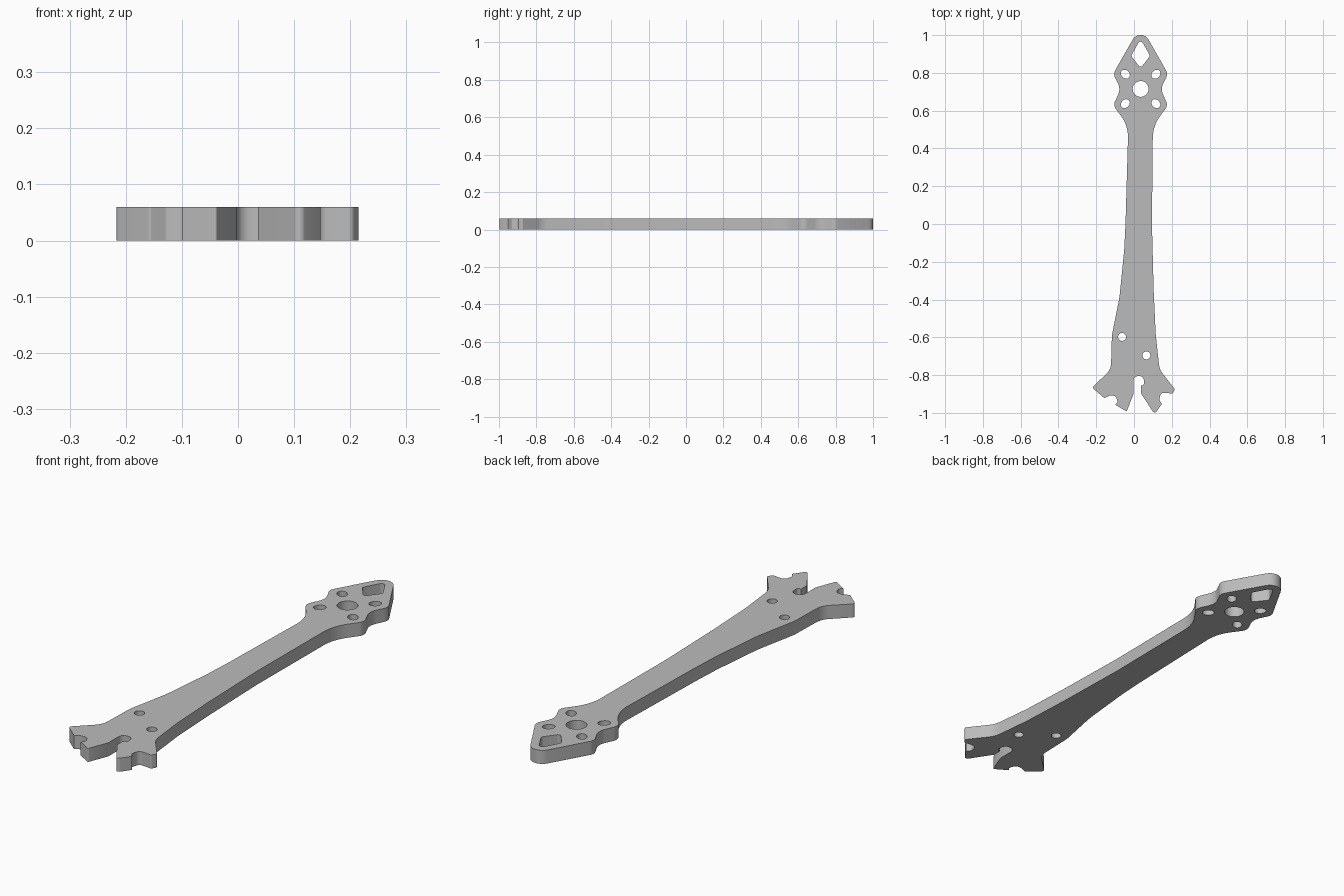
import bpy, math
from mathutils import Vector

if "Cube" in bpy.data.objects:
    bpy.data.objects.remove(bpy.data.objects["Cube"])

THICK = 0.06
AXIS = 0.035          # x of the motor mount centre line
HUB_Y = 0.715


def rounded(corners, steps=8):
    """Closed outline from (x, y, radius) corners, each rounded by a tangent arc."""
    out, n = [], len(corners)
    for i, (x, y, r) in enumerate(corners):
        p = Vector((x, y))
        a = Vector(corners[i - 1][:2]) - p
        b = Vector(corners[(i + 1) % n][:2]) - p
        half = a.angle(b) / 2
        if r == 0 or half > 1.555:
            out.append(p)
            continue
        t = min(r / math.tan(half), 0.48 * a.length, 0.48 * b.length)
        r = t * math.tan(half)
        c = p + (a.normalized() + b.normalized()).normalized() * (r / math.sin(half))
        s = p + a.normalized() * t - c
        e = p + b.normalized() * t - c
        sweep = s.angle_signed(e)      # clockwise positive
        base = math.atan2(s.y, s.x)
        for k in range(steps + 1):
            ang = base - sweep * k / steps
            out.append(c + r * Vector((math.cos(ang), math.sin(ang))))
    return out


def ellipse(cx, cy, rx, ry, turn=0.0, n=32):
    pts = []
    for k in range(n):
        a = 2 * math.pi * k / n
        u, v = rx * math.cos(a), ry * math.sin(a)
        pts.append((cx + u * math.cos(turn) - v * math.sin(turn),
                    cy + u * math.sin(turn) + v * math.cos(turn)))
    return pts


# Motor mount: half outline as distance from the centre line, y, radius
head = [(0.145, 0.795, 0.04), (0.105, 0.715, 0.07), (0.145, 0.628, 0.04), (0.065, 0.52, 0.25)]
head_left = [(AXIS - d, y, r) for d, y, r in head]
head_right = [(AXIS + d, y, r) for d, y, r in reversed(head)]

# Arm and forked foot, counter-clockwise from the left side of the mount
left_arm = [(-0.045, 0.0, 0.6), (-0.052, -0.14, 0.6), (-0.077, -0.39, 0.6),
            (-0.117, -0.59, 0.15), (-0.122, -0.77, 0.08)]
left_foot = [(-0.222, -0.866, 0.012), (-0.157, -0.922, 0.005), (-0.128, -0.908, 0.01),
             (-0.097, -0.91, 0.02), (-0.086, -0.942, 0.012), (-0.099, -0.957, 0),
             (-0.039, -0.993, 0.004)]
slot = [(-0.003, -0.9, 0), (-0.003, -0.805, 0.025), (0.052, -0.805, 0.025),
        (0.052, -0.853, 0.018), (0.036, -0.856, 0), (0.036, -0.895, 0)]
right_foot = [(0.109, -1.007, 0.012), (0.148, -0.952, 0.004), (0.133, -0.93, 0.012),
              (0.143, -0.893, 0.02), (0.178, -0.895, 0.01), (0.203, -0.899, 0.01),
              (0.217, -0.876, 0.01)]
right_arm = [(0.135, -0.77, 0.1), (0.115, -0.585, 0.3), (0.104, -0.35, 0.6), (0.095, 0.0, 0.6)]

outline = rounded([(AXIS, 1.05, 0.048)] + head_left + left_arm + left_foot + slot
                  + right_foot + right_arm + head_right)

# Holes: shaft, four screw slots, rounded diamond and two frame bolts
holes = [ellipse(AXIS, HUB_Y, 0.042, 0.042)]
for sx in (-1, 1):
    for sy in (-1, 1):
        holes.append(ellipse(AXIS + sx * 0.081, HUB_Y + sy * 0.078, 0.026, 0.021,
                             sx * sy * math.pi / 4))
holes.append(rounded([(AXIS, 0.98, 0.014), (AXIS - 0.05, 0.89, 0.014),
                      (AXIS, 0.825, 0.012), (AXIS + 0.05, 0.89, 0.014)]))
holes.append(ellipse(-0.063, -0.598, 0.021, 0.021))
holes.append(ellipse(0.066, -0.696, 0.021, 0.021))

# Filled flat curve, extruded to a plate
curve = bpy.data.curves.new("drone_arm", 'CURVE')
curve.dimensions = '2D'
curve.fill_mode = 'BOTH'
curve.extrude = THICK / 2
for loop in [outline] + holes:
    sp = curve.splines.new('POLY')
    sp.points.add(len(loop) - 1)
    for pt, co in zip(sp.points, loop):
        pt.co = (co[0], co[1], 0, 1)
    sp.use_cyclic_u = True
arm = bpy.data.objects.new("drone_arm", curve)
bpy.context.collection.objects.link(arm)
arm.location.z = THICK / 2
bpy.context.view_layer.objects.active = arm
arm.select_set(True)
bpy.ops.object.convert(target='MESH')
arm = bpy.context.object

# Weld caps to walls, then smooth only the curved walls
bpy.ops.object.mode_set(mode='EDIT')
bpy.ops.mesh.select_all(action='SELECT')
bpy.ops.mesh.remove_doubles(threshold=0.0002)
bpy.ops.mesh.normals_make_consistent(inside=False)
bpy.ops.object.mode_set(mode='OBJECT')
bpy.ops.object.shade_smooth_by_angle(angle=math.radians(30))

grey = bpy.data.materials.new("plain grey")
grey.diffuse_color = (0.5, 0.5, 0.5, 1)
grey.use_nodes = True
grey.node_tree.nodes["Principled BSDF"].inputs["Base Color"].default_value = grey.diffuse_color
arm.data.materials.clear()
arm.data.materials.append(grey)
